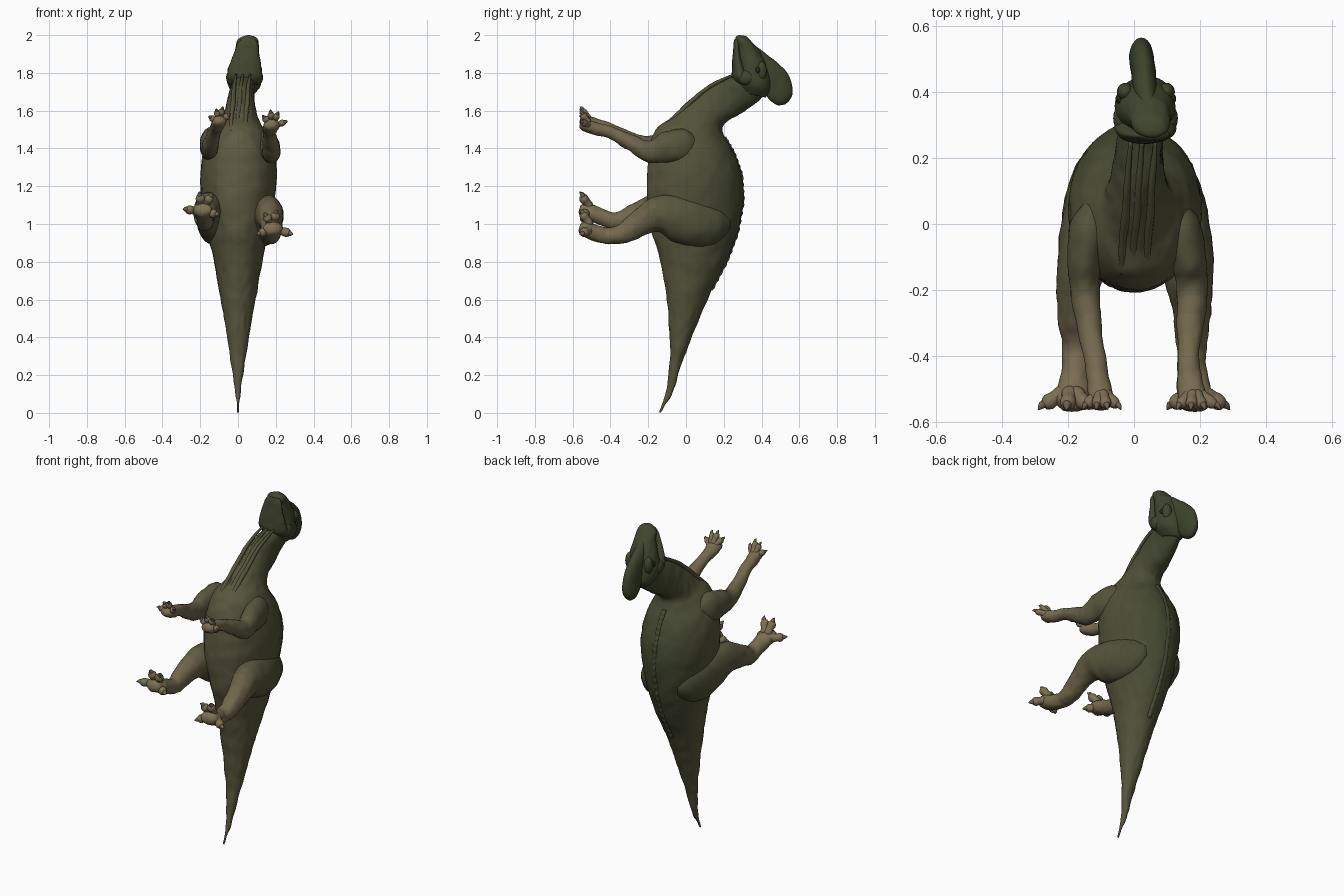
import bpy, bmesh, math
from mathutils import Vector, noise

# Colour ramp running from pale feet (low y) to dark green crest (high y)
STOPS = [(-0.56, (0.21, 0.165, 0.09)), (-0.3, (0.16, 0.13, 0.07)), (-0.15, (0.105, 0.096, 0.048)),
         (0.05, (0.085, 0.085, 0.042)), (0.3, (0.052, 0.062, 0.028)), (0.57, (0.04, 0.058, 0.022))]
STEPS = 20


def ramp(y):
    for (y0, c0), (y1, c1) in zip(STOPS, STOPS[1:]):
        if y <= y1:
            return Vector(c0).lerp(Vector(c1), max(0, (y - y0) / (y1 - y0)))
    return Vector(STOPS[-1][1])


SKIN = []
for i in range(STEPS):
    m = bpy.data.materials.new("skin_%02d" % i)
    m.diffuse_color = (*ramp(-0.56 + 1.13 * (i + 0.5) / STEPS), 1)
    SKIN.append(m)


def finish(name, bm, mat=None):
    bmesh.ops.recalc_face_normals(bm, faces=bm.faces)
    me = bpy.data.meshes.new(name)
    for m in ([mat] if mat else SKIN):
        me.materials.append(m)
    for f in bm.faces:
        f.smooth = True
        if not mat:
            f.material_index = min(STEPS - 1, max(0, int((f.calc_center_median().y + 0.56) / 1.13 * STEPS)))
    bm.to_mesh(me)
    bm.free()
    ob = bpy.data.objects.new(name, me)
    bpy.context.collection.objects.link(ob)
    return ob


def spline(a, b, c, d, t):
    return 0.5 * (2 * b + (c - a) * t + (2 * a - 5 * b + 4 * c - d) * t * t + (3 * b - a - 3 * c + d) * t ** 3)


def loft(name, rings, sub=6, n=32, rough=0.0, mat=None):
    """Skin through (centre, side vector, depth vector) rings, smoothly interpolated."""
    R = [rings[0]] + rings + [rings[-1]]
    dense = []
    for i in range(1, len(R) - 2):
        for s in range(sub):
            dense.append([spline(R[i-1][k], R[i][k], R[i+1][k], R[i+2][k], s / sub) for k in range(3)])
    dense.append(rings[-1])
    bm = bmesh.new()
    loops = []
    for c, u, v in dense:
        loop = []
        for j in range(n):
            a = 2 * math.pi * j / n
            d = u * math.cos(a) + v * math.sin(a)
            p = c + d
            k = noise.noise(p * 14) + 0.8 * noise.noise(Vector((p.x * 50, p.y * 35, p.z * 18)))
            loop.append(bm.verts.new(p + d.normalized() * rough * k))
        loops.append(loop)
    for A, B in zip(loops, loops[1:]):
        for j in range(n):
            bm.faces.new((A[j], A[(j+1) % n], B[(j+1) % n], B[j]))
    for loop, ring in ((loops[0], dense[0]), (loops[-1], dense[-1])):
        pole = bm.verts.new(ring[0])
        for j in range(n):
            bm.faces.new((loop[j], loop[(j+1) % n], pole))
    return finish(name, bm, mat)


def profile(secs):
    """Sections: belly y, z, back y, z, half width, centre x."""
    return [(Vector((x, (a + c) / 2, (b + d) / 2)), Vector((w, 0, 0)), Vector((0, (c - a) / 2, (d - b) / 2)))
            for a, b, c, d, w, x in secs]


def tube(pts):
    """Points: x, y, z, half width, half depth."""
    P = [Vector(p[:3]) for p in pts]
    out = []
    for i, p in enumerate(pts):
        t = (P[min(i + 1, len(P) - 1)] - P[max(i - 1, 0)]).normalized()
        u = (Vector((1, 0, 0)) - t * t.x).normalized()
        out.append((P[i], u * p[3], t.cross(u) * p[4]))
    return out


def ball(name, loc, size, mat=None):
    bm = bmesh.new()
    bmesh.ops.create_uvsphere(bm, u_segments=20, v_segments=12, radius=1)
    for v in bm.verts:
        v.co = Vector([v.co[k] * size[k] + loc[k] for k in range(3)])
    return finish(name, bm, mat)


# Tail, torso and neck
BODY = [(-.142, .005, -.136, .001, .003, 0), (-.105, .12, -.075, .10, .014, 0), (-.085, .30, -.015, .28, .04, 0),
        (-.09, .48, .06, .47, .07, 0), (-.11, .66, .135, .65, .102, 0), (-.14, .82, .215, .80, .13, 0),
        (-.18, .96, .272, .95, .16, 0), (-.205, 1.12, .303, 1.12, .192, 0), (-.205, 1.27, .295, 1.26, .203, .003),
        (-.195, 1.40, .252, 1.38, .185, .005), (-.16, 1.50, .20, 1.47, .14, .01), (-.08, 1.56, .20, 1.53, .10, .012),
        (.02, 1.65, .29, 1.585, .08, .013), (.12, 1.73, .38, 1.65, .066, .02), (.25, 1.78, .42, 1.70, .065, .03)]
loft("body", profile(BODY), sub=10, n=64, rough=.004)

# Beaded ridge along the spine
ridge = []
for a, b in zip(BODY[4:10], BODY[5:11]):
    for s in range(8):
        t = s / 8
        y, z = a[2] + (b[2] - a[2]) * t, a[3] + (b[3] - a[3]) * t
        ridge.append((.003, y - .002, z, .014, .012 if s % 2 else .007))
loft("spine_ridge", tube(ridge), sub=3, n=10)

# Tendon folds down the throat
for x in (-.035, .0, .04):
    loft("throat_fold", tube([(x, -.15, 1.49, .008, .008), (x, -.06, 1.565, .012, .012), (x + .01, .03, 1.65, .012, .012),
                              (x + .015, .13, 1.73, .01, .01), (x + .025, .25, 1.79, .006, .006)]), n=12, rough=.002)

# Skull and lower jaw
loft("skull", profile([(.28, 1.70, .42, 1.67, .05, .03), (.268, 1.75, .445, 1.71, .085, .034),
                       (.268, 1.81, .445, 1.775, .09, .035), (.27, 1.87, .425, 1.85, .076, .04),
                       (.268, 1.93, .385, 1.92, .062, .048), (.262, 1.972, .345, 1.967, .055, .053),
                       (.265, 1.992, .325, 1.989, .036, .055), (.28, 2.0, .305, 1.998, .008, .055)]), n=40, rough=.004)
loft("lower_jaw", profile([(.262, 1.745, .34, 1.72, .05, .034), (.245, 1.78, .34, 1.76, .092, .035),
                           (.243, 1.83, .32, 1.82, .088, .037), (.248, 1.89, .295, 1.885, .07, .042),
                           (.252, 1.95, .285, 1.945, .055, .05), (.258, 1.98, .28, 1.978, .035, .054)]), rough=.003)

# Head crest
loft("crest", profile([(.32, 1.90, .35, 1.955, .022, .045), (.35, 1.82, .43, 1.895, .035, .035),
                       (.38, 1.75, .50, 1.84, .037, .03), (.415, 1.70, .548, 1.78, .037, .025),
                       (.44, 1.66, .565, 1.70, .035, .022), (.468, 1.638, .548, 1.655, .026, .02),
                       (.49, 1.627, .525, 1.633, .01, .02)]), rough=.002)

# Brows and eyes
eye = bpy.data.materials.new("eye")
eye.diffuse_color = (.02, .02, .012, 1)
for s in (-1, 1):
    ball("brow", (.036 + s * .062, .40, 1.81), (.026, .028, .05))
    ball("eye", (.036 + s * .08, .38, 1.815), (.012, .015, .018), eye)
    ball("cheek", (.035 + s * .068, .32, 1.775), (.03, .045, .04))

# Front limbs
loft("right_arm", tube([(.13, .06, 1.40, .03, .05), (.14, -.01, 1.41, .062, .092), (.165, -.11, 1.405, .055, .08),
                        (.177, -.20, 1.385, .046, .058), (.172, -.29, 1.43, .042, .043), (.165, -.40, 1.485, .032, .032),
                        (.17, -.48, 1.505, .038, .034), (.18, -.54, 1.525, .042, .03),
                        (.18, -.562, 1.53, .02, .015)]), rough=.004)
loft("left_arm", tube([(-.12, .06, 1.41, .03, .05), (-.135, -.01, 1.42, .062, .092), (-.15, -.11, 1.42, .052, .078),
                       (-.15, -.20, 1.41, .043, .056), (-.138, -.29, 1.445, .04, .042), (-.12, -.40, 1.50, .032, .032),
                       (-.108, -.48, 1.525, .037, .034), (-.10, -.54, 1.545, .04, .03),
                       (-.10, -.562, 1.55, .02, .015)]), rough=.004)

# Hind limbs
loft("right_leg", tube([(.10, .23, 1.0, .02, .03), (.115, .17, 1.0, .06, .095), (.13, .07, 1.005, .085, .128),
                        (.145, -.05, 1.03, .09, .122), (.165, -.16, 1.05, .075, .092), (.175, -.26, .995, .058, .066),
                        (.175, -.35, .945, .048, .052), (.175, -.42, .937, .043, .043), (.18, -.50, .96, .052, .042),
                        (.185, -.545, .98, .05, .035), (.185, -.564, .985, .025, .018)]), rough=.005)
loft("left_leg", tube([(-.10, .23, 1.0, .02, .03), (-.115, .17, 1.01, .06, .095), (-.13, .07, 1.02, .08, .128),
                       (-.142, -.05, 1.05, .085, .122), (-.165, -.16, 1.075, .07, .09), (-.178, -.26, 1.045, .055, .066),
                       (-.175, -.35, 1.015, .046, .052), (-.175, -.42, 1.025, .042, .043), (-.182, -.50, 1.06, .05, .042),
                       (-.19, -.545, 1.075, .05, .035), (-.19, -.564, 1.08, .025, .018)]), rough=.005)

# Toes with claws, fanned from each palm
claw = bpy.data.materials.new("claw")
claw.diffuse_color = (.15, .12, .08, 1)


def toes(name, palm, tips, r):
    c = Vector(palm)
    for x, z in tips:
        tip = Vector((x, -.555, z))
        pts = []
        for t, k, lift in ((0, .9, .01), (.3, 1.1, .022), (.5, .9, .016), (.68, 1.05, .006), (.82, .7, .002)):
            p = c.lerp(tip, t)
            pts.append((p.x, p.y + lift, p.z, r * k, r * k))
        loft(name + "_toe", tube(pts), sub=4, n=14, rough=.0015)
        a, b = c.lerp(tip, .74), c.lerp(tip, .9)
        loft(name + "_claw", tube([(a.x, a.y + .005, a.z, r * .6, r * .6), (b.x, b.y + .003, b.z, r * .5, r * .5),
                                   (tip.x, tip.y - .008, tip.z, r * .1, r * .1)]), sub=3, n=10, mat=claw)


toes("right_hand", (.18, -.535, 1.515), [(.13, 1.575), (.172, 1.605), (.215, 1.595), (.262, 1.545)], .017)
toes("left_hand", (-.10, -.535, 1.535), [(-.155, 1.57), (-.115, 1.61), (-.08, 1.622), (-.04, 1.585)], .017)
toes("right_foot", (.185, -.53, .975), [(.10, .945), (.14, 1.06), (.205, 1.075), (.29, .945)], .023)
toes("left_foot", (-.19, -.53, 1.065), [(-.29, 1.08), (-.205, 1.17), (-.135, 1.165), (-.10, 1.05)], .023)
